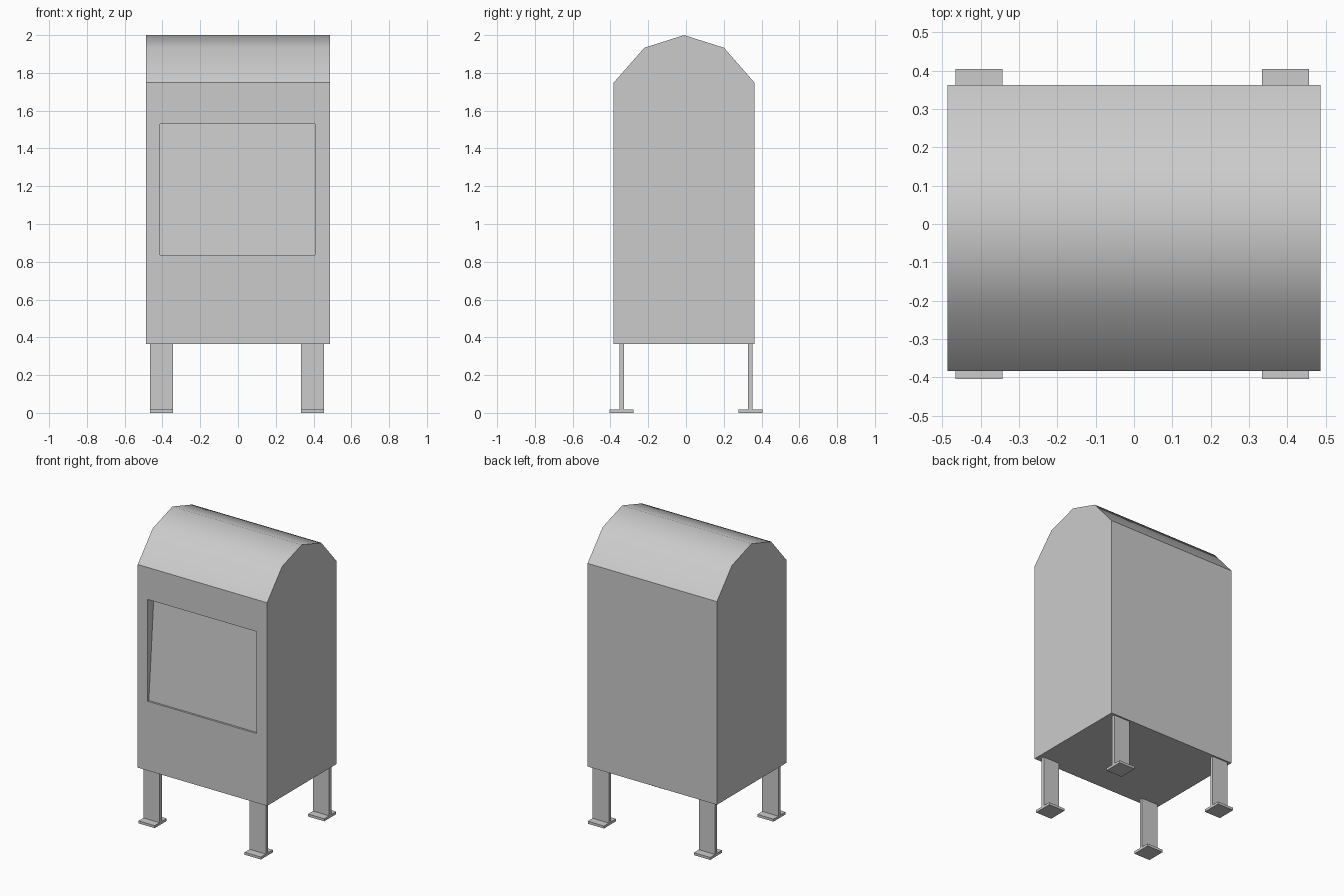
import bpy
from math import radians

if "Cube" in bpy.data.objects:
    bpy.data.objects.remove(bpy.data.objects["Cube"])


def prism(name, profile, x0, x1):
    """Extrude a closed (y, z) profile along x."""
    n = len(profile)
    verts = [(x, y, z) for x in (x0, x1) for y, z in profile]
    faces = [tuple(range(n))[::-1], tuple(range(n, 2 * n))]
    faces += [(i, (i + 1) % n, n + (i + 1) % n, n + i) for i in range(n)]
    mesh = bpy.data.meshes.new(name)
    mesh.from_pydata(verts, [], faces)
    obj = bpy.data.objects.new(name, mesh)
    bpy.context.collection.objects.link(obj)
    return obj


def rect(y0, y1, z0, z1):
    return [(y0, z0), (y1, z0), (y1, z1), (y0, z1)]


# Cabinet with faceted arched roof
MID, FRONT, BACK = -0.01, -0.383, 0.363
body = prism("cabinet", [
    (FRONT, 0.365), (BACK, 0.365), (BACK, 1.748), (MID + 0.211, 1.933),
    (MID, 2.0), (MID - 0.211, 1.933), (FRONT, 1.748)], -0.487, 0.487)

# Sloping front recess, deepest at the top
cutter = prism("recess_cutter", [
    (FRONT - 0.1, 0.837), (FRONT + 0.013, 0.837),
    (FRONT + 0.067, 1.53), (FRONT - 0.1, 1.53)], -0.412, 0.408)
cutter.hide_render = True
cut = body.modifiers.new("recess", 'BOOLEAN')
cut.operation = 'DIFFERENCE'
cut.solver = 'EXACT'
cut.object = cutter
bpy.context.view_layer.objects.active = body
body.select_set(True)
bpy.ops.object.modifier_apply(modifier=cut.name)
bpy.data.objects.remove(cutter)

# Smooth roof, sharp everywhere else
bpy.ops.object.shade_smooth_by_angle(angle=radians(40))

# Flat plate legs with square foot pads
for side, x in (("left", -0.4045), ("right", 0.395)):
    for end, y in (("front", -0.341), ("back", 0.341)):
        x0, x1 = x - 0.061, x + 0.061
        prism(f"{end}_{side}_leg", rect(y - 0.0115, y + 0.0115, 0.017, 0.366), x0, x1)
        prism(f"{end}_{side}_foot", rect(y - 0.064, y + 0.064, 0.0, 0.017), x0, x1)
